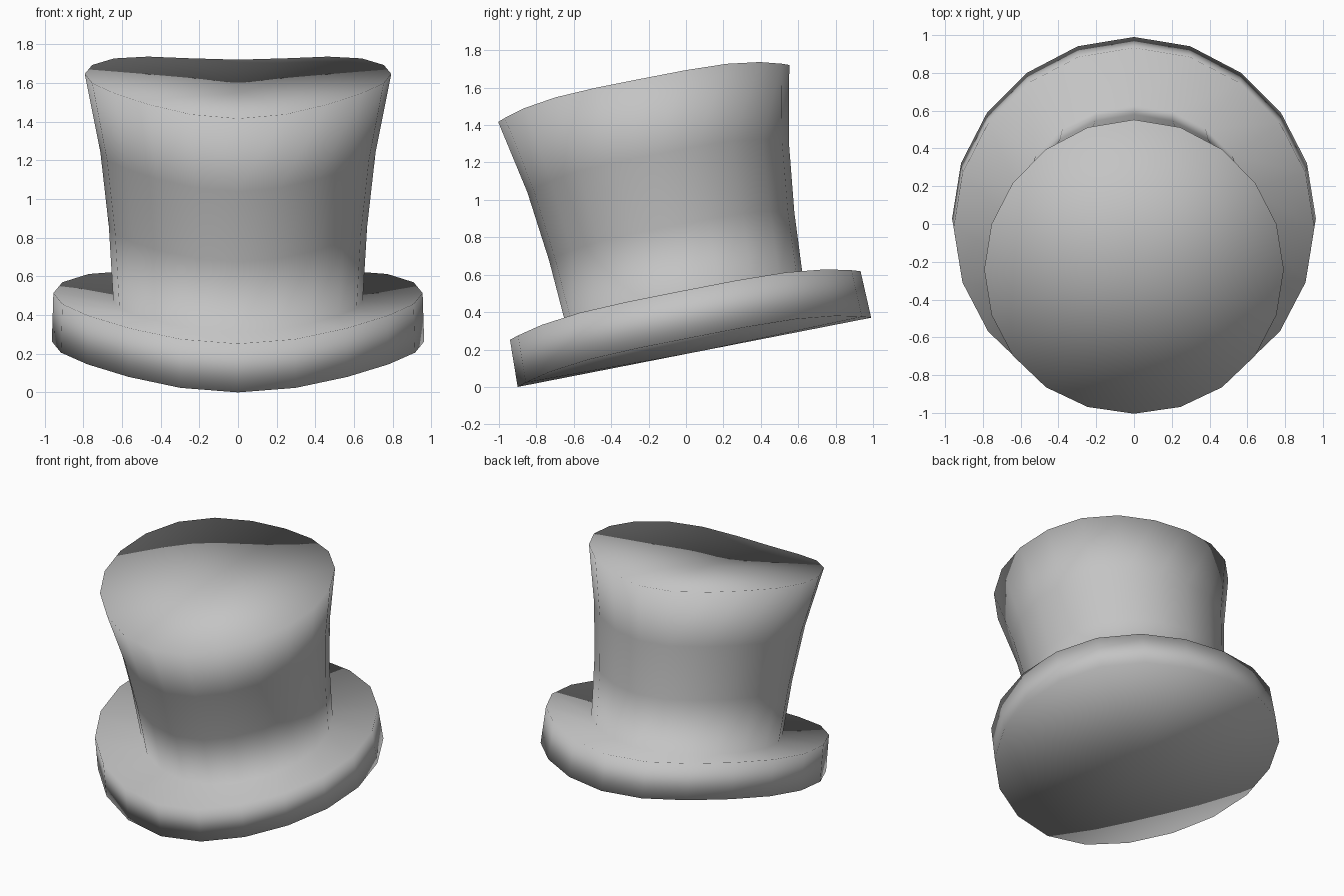
import bpy, bmesh, math
from mathutils import Matrix, Vector

cube = bpy.data.objects.get("Cube")
if cube:
    bpy.data.objects.remove(cube, do_unlink=True)

SIDES = 20
TILT = math.atan2(0.37, 1.89)   # hat leans forward
BASE = Vector((0, 0.045, 0.185))  # middle of the underside

# Hat outline from the underside up: radius, height, lift of the left and right sides
PROFILE = [
    (0.963, 0.0, 0.08),     # brim underside
    (0.955, 0.255, 0.08),   # brim upper edge
    (0.645, 0.255, 0.04),   # foot of crown
    (0.668, 0.63, 0.055),
    (0.712, 1.01, 0.068),
    (0.793, 1.41, 0.08),    # crown rim
]


def felt_material():
    mat = bpy.data.materials.new("grey_felt")
    mat.use_nodes = True
    colour = (0.55, 0.55, 0.55, 1)
    mat.diffuse_color = colour
    mat.node_tree.nodes["Principled BSDF"].inputs["Base Color"].default_value = colour
    return mat


def ring(bm, radius, height, lift):
    verts = []
    for i in range(SIDES):
        a = math.tau * i / SIDES
        rise = lift * (1 - math.sin(a) ** 4)
        verts.append(bm.verts.new((radius * math.cos(a), radius * math.sin(a), height + rise)))
    return verts


def cap(bm, verts, height):
    # Fan to a centre point, so the curled sides dip to the middle
    centre = bm.verts.new((0, 0, height))
    for i, v in enumerate(verts):
        bm.faces.new((v, verts[(i + 1) % SIDES], centre))


# Brim and crown in one continuous shell
bm = bmesh.new()
rings = [ring(bm, *point) for point in PROFILE]
for low, high in zip(rings, rings[1:]):
    for i in range(SIDES):
        j = (i + 1) % SIDES
        bm.faces.new((low[i], low[j], high[j], high[i]))
cap(bm, rings[0], PROFILE[0][1])
cap(bm, rings[-1], PROFILE[-1][1])
bmesh.ops.recalc_face_normals(bm, faces=bm.faces)
for face in bm.faces:
    face.smooth = True
bm.transform(Matrix.Translation(BASE) @ Matrix.Rotation(TILT, 4, 'X'))

mesh = bpy.data.meshes.new("hat_brim_and_crown")
bm.to_mesh(mesh)
bm.free()
mesh.materials.append(felt_material())
hat = bpy.data.objects.new("hat_brim_and_crown", mesh)
bpy.context.scene.collection.objects.link(hat)
